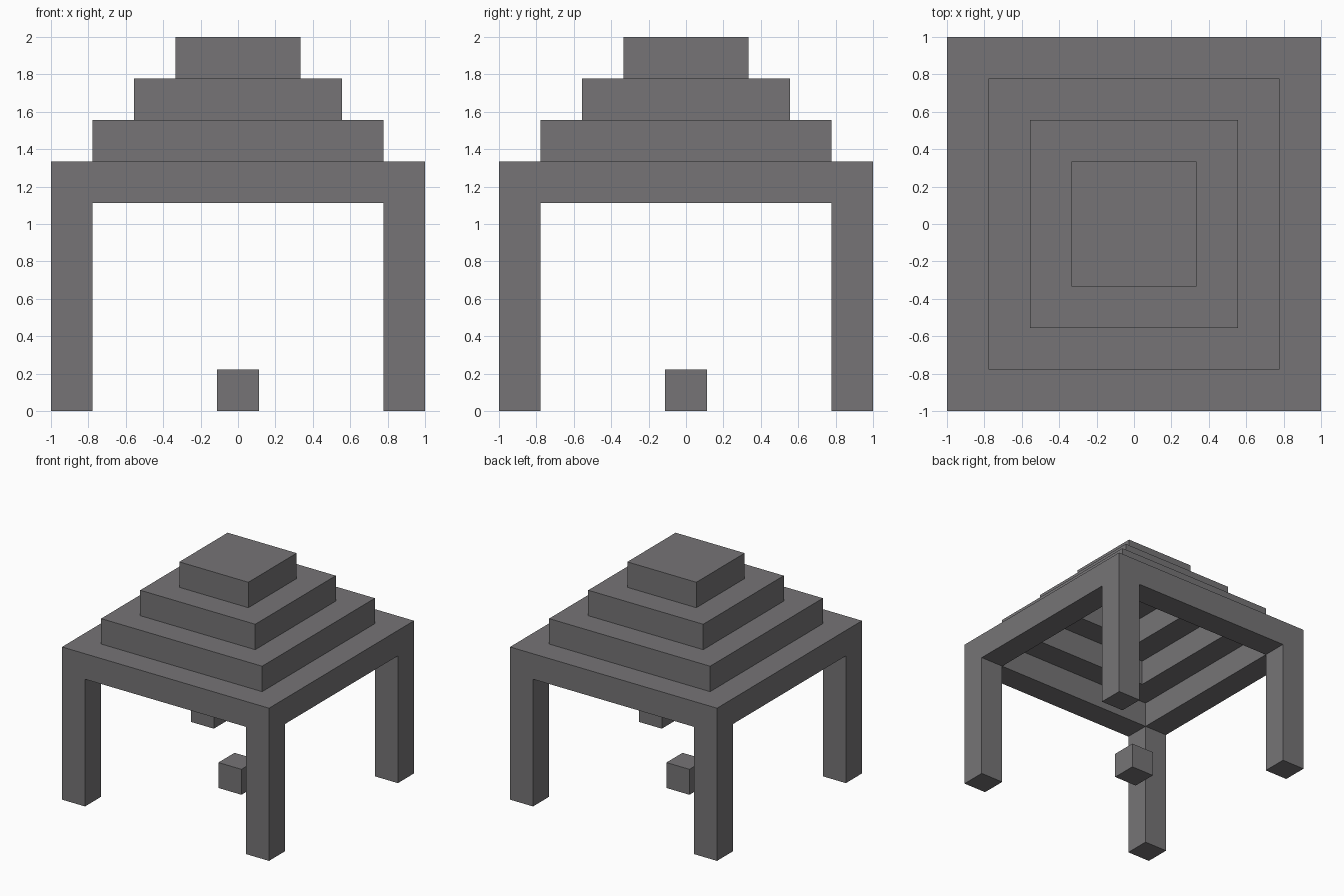
import bpy, bmesh
from itertools import product

cube = bpy.data.objects.get("Cube")
if cube:
    bpy.data.objects.remove(cube, do_unlink=True)

U = 2 / 9  # one block

stone = bpy.data.materials.new("dark_grey_stone")
stone.use_nodes = True
stone.diffuse_color = (0.18, 0.175, 0.182, 1)
stone.node_tree.nodes["Principled BSDF"].inputs["Base Color"].default_value = stone.diffuse_color


def build(name, lines, solid):
    """Skin the solid cells of a box lattice; lines are block positions per axis."""
    bm = bmesh.new()
    cells = {c for c in product(*(range(len(l) - 1) for l in lines)) if solid(*c)}
    for cell in cells:
        for axis, side in product(range(3), (0, 1)):
            beside = list(cell)
            beside[axis] += 2 * side - 1
            if tuple(beside) in cells:
                continue
            ring = []
            for a, b in ((0, 0), (1, 0), (1, 1), (0, 1)):
                corner = list(cell)
                corner[axis] += side
                corner[(axis + 1) % 3] += a
                corner[(axis + 2) % 3] += b
                ring.append(bm.verts.new([l[n] * U for l, n in zip(lines, corner)]))
            bm.faces.new(ring if side else ring[::-1])
    bmesh.ops.remove_doubles(bm, verts=bm.verts[:], dist=0.0001)
    bmesh.ops.recalc_face_normals(bm, faces=bm.faces[:])
    mesh = bpy.data.meshes.new(name)
    bm.to_mesh(mesh)
    bm.free()
    mesh.materials.append(stone)
    obj = bpy.data.objects.new(name, mesh)
    bpy.context.collection.objects.link(obj)
    return obj


def span(half):
    return [-half, 1 - half, half - 1, half]


# Four corner legs joined by a square beam frame
build("legs_and_frame", (span(4.5), span(4.5), [0, 5, 6]),
      lambda i, j, k: (i != 1 and j != 1) or (k == 1 and (i, j) != (1, 1)))

# Hollow stepped roof rings
for name, half, base in (("lower_roof_tier", 3.5, 6), ("middle_roof_tier", 2.5, 7)):
    build(name, (span(half), span(half), [base, base + 1]),
          lambda i, j, k: (i, j) != (1, 1))

# Solid cap and the small block on the floor
build("roof_cap", ([-1.5, 1.5], [-1.5, 1.5], [8, 9]), lambda *c: True)
build("floor_block", ([-0.5, 0.5], [-0.5, 0.5], [0, 1]), lambda *c: True)
